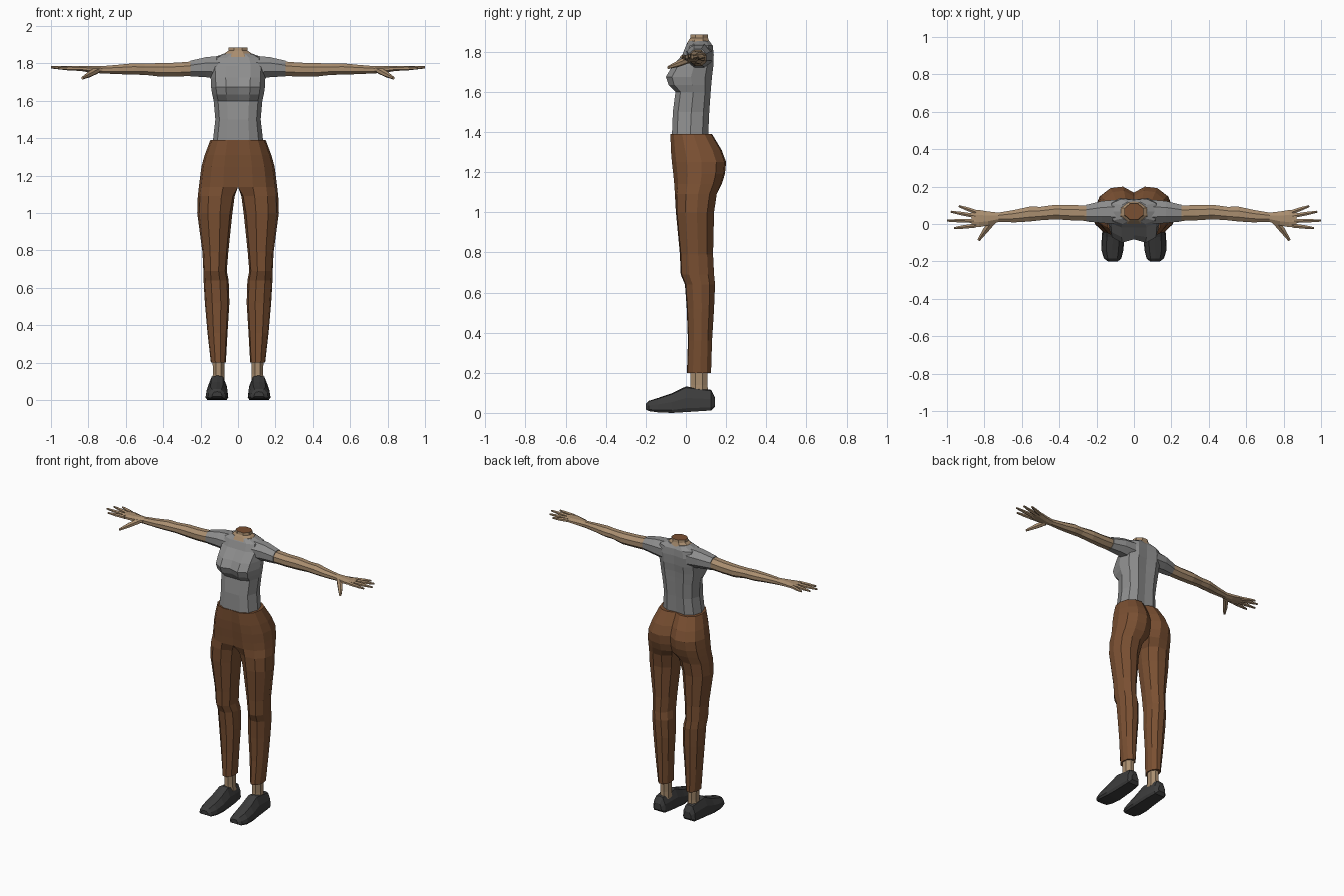
import bpy, bmesh, math
from mathutils import Vector


def material(name, r, g, b):
    m = bpy.data.materials.new(name)
    m.diffuse_color = (r, g, b, 1)
    return m


GREY = material("shirt grey", 0.27, 0.27, 0.27)
SKIN = material("skin tan", 0.40, 0.27, 0.16)
BROWN = material("trouser brown", 0.195, 0.08, 0.032)
BLACK = material("shoe charcoal", 0.045, 0.045, 0.045)


def loft(name, rings, mat, mirror=True):
    """Skin a closed solid over rings of points; faces on the mirror plane are dropped."""
    bm = bmesh.new()
    rows = [[bm.verts.new(p) for p in ring] for ring in rings]
    n = len(rows[0])
    for a, b in zip(rows, rows[1:]):
        for i in range(n):
            j = (i + 1) % n
            bm.faces.new((a[i], a[j], b[j], b[i]))
    bm.faces.new(rows[0])
    bm.faces.new(rows[-1])
    bmesh.ops.recalc_face_normals(bm, faces=bm.faces)
    if mirror:
        inner = [f for f in bm.faces if all(abs(v.co.x) < 1e-4 for v in f.verts)]
        bmesh.ops.delete(bm, geom=inner, context='FACES')
    me = bpy.data.meshes.new(name)
    bm.to_mesh(me)
    bm.free()
    me.materials.append(mat)
    ob = bpy.data.objects.new(name, me)
    bpy.context.collection.objects.link(ob)
    if mirror:
        mod = ob.modifiers.new("mirror", 'MIRROR')
        mod.use_clip = True
    return ob


def circle(n, turn=0.5):
    return [(math.cos(2 * math.pi * (i + turn) / n), math.sin(2 * math.pi * (i + turn) / n))
            for i in range(n)]


def tube(name, stations, mat, n=8):
    """Tube along x: stations are (x, y, z, radius y, radius z)."""
    return loft(name, [[(x, y + c * ry, z + s * rz) for c, s in circle(n)]
                       for x, y, z, ry, rz in stations], mat)


# Trousers: a round section on the legs blends into a D section on the hips
LEG = [(0, .5), (.07, .2), (.35, 0), (.7, .03), (.94, .25),
       (1, .55), (.9, .82), (.62, 1), (.3, .98), (.06, .78)]
HIP = [(0, .5), (0, .03), (.38, 0), (.72, .08), (.94, .28),
       (1, .55), (.9, .82), (.64, .97), (.3, 1), (0, .88)]
rings = []
for z, x0, x1, y0, y1, hip in [
        (.20, .065, .145, .005, .125, 0), (.36, .056, .163, .010, .130, 0),
        (.52, .046, .177, .004, .140, 0), (.64, .050, .184, -.005, .145, 0),
        (.69, .060, .185, -.026, .140, 0), (.79, .052, .190, -.030, .135, 0),
        (1.00, .030, .218, -.050, .140, 0), (1.09, .018, .215, -.055, .155, .3),
        (1.14, 0, .209, -.058, .178, 1), (1.19, 0, .203, -.063, .194, 1),
        (1.25, 0, .195, -.070, .200, 1), (1.31, 0, .178, -.075, .178, 1),
        (1.39, 0, .148, -.077, .130, 1)]:
    ring = []
    for (a, b), (c, d) in zip(LEG, HIP):
        u, v = a + (c - a) * hip, b + (d - b) * hip
        ring.append((x0 + (x1 - x0) * u, y0 + (y1 - y0) * v, z))
    rings.append(ring)
loft("trousers", rings, BROWN)

# Shirt body: half section, with the chest pushed forward off centre
HALF = [(0, 0), (.45, 0), (.82, .14), (1, .5), (.86, .83), (.5, .99), (0, .95)]
rings = []
for z, w, y0, y1, bust in [
        (1.37, .136, -.070, .112, 0), (1.50, .121, -.065, .118, 0),
        (1.60, .130, -.052, .125, 0), (1.635, .138, -.066, .128, .02),
        (1.675, .144, -.082, .132, .018), (1.725, .146, -.060, .138, .01),
        (1.785, .150, -.018, .140, 0), (1.83, .135, .000, .135, 0),
        (1.853, .075, .015, .118, 0)]:
    rings.append([(w * u, y0 + (y1 - y0) * v - (bust if i in (1, 2) else 0), z)
                  for i, (u, v) in enumerate(HALF)])
loft("shirt", rings, GREY)

# Sleeves and bare arms
tube("sleeve", [(.09, .065, 1.778, .070, .068), (.17, .064, 1.780, .064, .058),
                (.255, .058, 1.773, .048, .045)], GREY)
tube("arm", [(.24, .058, 1.772, .045, .042), (.33, .060, 1.767, .044, .040),
             (.42, .064, 1.766, .042, .039), (.50, .056, 1.769, .039, .032),
             (.56, .053, 1.770, .043, .033), (.64, .042, 1.768, .036, .027),
             (.73, .036, 1.766, .026, .021)], SKIN)

# Hands
tube("palm", [(.725, .036, 1.766, .027, .021), (.78, .030, 1.768, .040, .020),
              (.83, .029, 1.772, .050, .015), (.87, .029, 1.774, .050, .011)], SKIN)


def finger(name, points, radii):
    rings = []
    side = (Vector(points[-1]) - Vector(points[0])).cross(Vector((0, 0, 1))).normalized()
    for p, r in zip(points, radii):
        rings.append([Vector(p) + side * (c * r) + Vector((0, 0, s * r)) for c, s in circle(6)])
    loft(name, rings, SKIN)


for name, y, tip in [("index_finger", -.008, (.963, -.022, 1.775)),
                     ("middle_finger", .017, (1.0, .018, 1.779)),
                     ("ring_finger", .042, (.980, .066, 1.779)),
                     ("little_finger", .064, (.937, .096, 1.776))]:
    base = Vector((.845, y, 1.773))
    tip = Vector(tip)
    finger(name, [base, base.lerp(tip, .55), tip], [.013, .011, .006])
finger("thumb", [(.755, .015, 1.763), (.795, -.035, 1.742), (.832, -.088, 1.722)],
       [.020, .017, .008])

# Neck with a flat top
neck = loft("neck", [[(c * rx, y + s * ry, z) for c, s in circle(8)]
                     for z, y, rx, ry in [(1.835, .062, .092, .066), (1.858, .064, .072, .054),
                                          (1.868, .066, .056, .048), (1.885, .066, .054, .046)]],
            SKIN, mirror=False)
neck.data.materials.append(BROWN)
for f in neck.data.polygons:
    if f.normal.z > .9 and f.center.z > 1.88:
        f.material_index = 1

# Ankles
loft("ankle", [[(.104 + c * rx, .065 + s * ry, z) for c, s in circle(8)]
               for z, rx, ry in [(.09, .036, .050), (.14, .033, .046), (.22, .034, .046)]], SKIN)

# Shoes, from heel to toe
SOLE = [(-.85, 0), (.85, 0), (1, .15), (.92, .55), (.55, .95),
        (0, 1), (-.55, .95), (-.92, .55), (-1, .15)]
loft("shoe", [[(x + u * w, y, z0 + (z1 - z0) * v) for u, v in SOLE]
              for y, x, w, z0, z1 in [
                  (.145, .112, .028, .030, .075), (.125, .112, .046, .012, .115),
                  (.060, .110, .052, .008, .124), (.000, .110, .055, .004, .132),
                  (-.070, .112, .060, .000, .098), (-.140, .115, .059, .003, .074),
                  (-.185, .114, .046, .009, .060), (-.200, .112, .026, .018, .045)]], BLACK)
